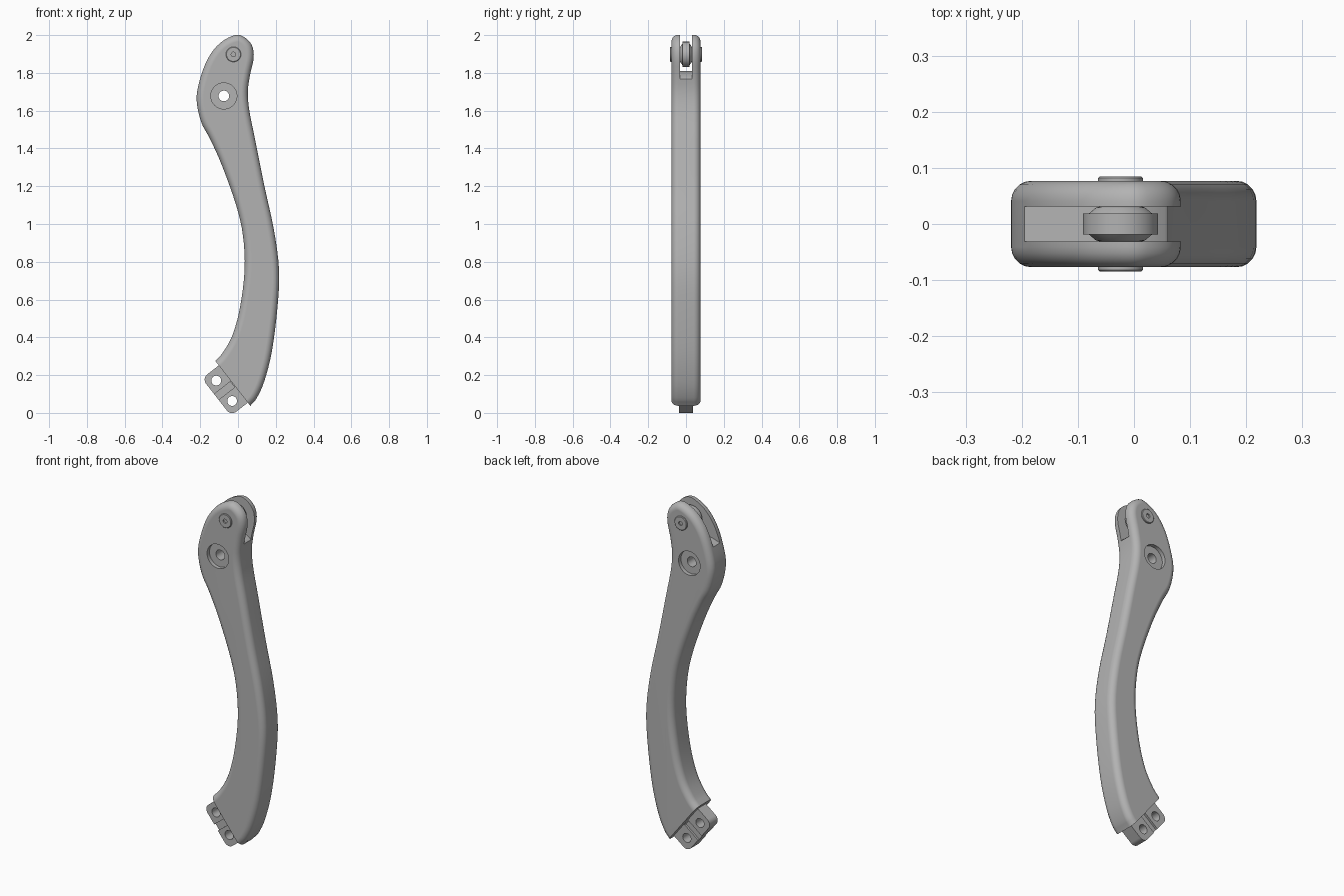
import bpy, bmesh, math
from mathutils import Vector

if "Cube" in bpy.data.objects:
    bpy.data.objects.remove(bpy.data.objects["Cube"])

grey = bpy.data.materials.new("satin grey")
grey.diffuse_color = (0.45, 0.45, 0.45, 1)
grey.use_nodes = True
grey.node_tree.nodes["Principled BSDF"].inputs["Base Color"].default_value = grey.diffuse_color


def make_object(name, bm):
    bmesh.ops.recalc_face_normals(bm, faces=bm.faces)
    mesh = bpy.data.meshes.new(name)
    bm.to_mesh(mesh)
    bm.free()
    ob = bpy.data.objects.new(name, mesh)
    bpy.context.collection.objects.link(ob)
    mesh.materials.append(grey)
    return ob


def activate(ob):
    bpy.ops.object.select_all(action='DESELECT')
    ob.select_set(True)
    bpy.context.view_layer.objects.active = ob


def prism(points, half):
    """Extrude an x-z outline from y = -half to y = +half."""
    bm = bmesh.new()
    face = bm.faces.new([bm.verts.new((x, -half, z)) for x, z in points])
    res = bmesh.ops.extrude_face_region(bm, geom=[face])
    verts = [v for v in res["geom"] if isinstance(v, bmesh.types.BMVert)]
    bmesh.ops.translate(bm, verts=verts, vec=(0, 2 * half, 0))
    bmesh.ops.recalc_face_normals(bm, faces=bm.faces)
    return bm


def lathe(profile, cx, cz, sides=40):
    """Turn (radius, y) points about a y axis through (cx, cz)."""
    bm = bmesh.new()
    rings = []
    for r, y in profile:
        rings.append([bm.verts.new((cx + r * math.cos(a), y, cz + r * math.sin(a)))
                      for a in (2 * math.pi * i / sides for i in range(sides))])
    for a, b in zip(rings, rings[1:]):
        for i in range(sides):
            j = (i + 1) % sides
            bm.faces.new((a[i], a[j], b[j], b[i]))
    bm.faces.new(rings[0])
    bm.faces.new(rings[-1])
    return bm


def cut(ob, cutter_bm):
    cutter = make_object("cutter", cutter_bm)
    cutter.hide_render = True
    mod = ob.modifiers.new("cut", 'BOOLEAN')
    mod.operation = 'DIFFERENCE'
    mod.solver = 'EXACT'
    mod.object = cutter
    activate(ob)
    bpy.ops.object.modifier_apply(modifier=mod.name)
    bpy.data.objects.remove(cutter, do_unlink=True)


def finish(ob):
    activate(ob)
    bpy.ops.object.shade_smooth_by_angle(angle=math.radians(32))
    mod = ob.modifiers.new("normals", 'WEIGHTED_NORMAL')
    mod.keep_sharp = True


def spline(points, steps=4):
    """Catmull-Rom curve through an open list of points."""
    p = [Vector(q) for q in points]
    p = [2 * p[0] - p[1]] + p + [2 * p[-1] - p[-2]]
    out = []
    for a, b, c, d in zip(p, p[1:], p[2:], p[3:]):
        for k in range(steps):
            t = k / steps
            out.append(0.5 * (2 * b + (c - a) * t + (2 * a - 5 * b + 4 * c - d) * t * t
                              + (3 * b - a - 3 * c + d) * t ** 3))
    return out + [p[-2]]


# Curved arm: outline from lower right, over the top, to lower left
outline = spline([(0.0, -0.05), (0.065, 0.037), (0.1, 0.08), (0.14, 0.17), (0.18, 0.33),
                  (0.21, 0.57), (0.217, 0.76), (0.19, 0.97), (0.14, 1.2), (0.09, 1.45),
                  (0.06, 1.6), (0.052, 1.7), (0.064, 1.79), (0.083, 1.88), (0.074, 1.945),
                  (0.035, 1.988), (-0.015, 2.0), (-0.095, 1.958), (-0.16, 1.875),
                  (-0.203, 1.76), (-0.219, 1.656), (-0.195, 1.54), (-0.148, 1.45),
                  (-0.085, 1.31), (-0.01, 1.1), (0.026, 0.94), (0.035, 0.757),
                  (0.01, 0.555), (-0.03, 0.41), (-0.08, 0.32), (-0.12, 0.275),
                  (-0.18, 0.21)])
HALF = 0.077
bm = prism(outline, HALF)
rim = [e for e in bm.edges if abs(e.verts[0].co.y - e.verts[1].co.y) < 1e-5]
bmesh.ops.bevel(bm, geom=rim, offset=0.036, segments=5, profile=0.5,
                affect='EDGES', clamp_overlap=False)

# Slanted lower end: u runs along the cut, n points out of it
A = Vector((-0.12, 0, 0.275))
U = Vector((0.614, 0, -0.789))
N = Vector((-0.789, 0, -0.614))
res = bmesh.ops.bisect_plane(bm, geom=bm.verts[:] + bm.edges[:] + bm.faces[:],
                             plane_co=A, plane_no=N, clear_outer=True)
bmesh.ops.holes_fill(bm, edges=[e for e in bm.edges if e.is_boundary], sides=0)
arm = make_object("curved_arm", bm)

# Fork slot with a gently domed floor
floor = [(-0.3, 1.74), (-0.2, 1.785), (-0.15, 1.802), (-0.1, 1.81), (-0.03, 1.81),
         (0.02, 1.798), (0.055, 1.775), (0.075, 1.75), (0.2, 1.7)]
cut(arm, prism(floor + [(0.2, 2.1), (-0.3, 2.1)], 0.031))

# Counterbored through hole
PX, PZ = -0.075, 1.678
cut(arm, lathe([(0.069, -0.1), (0.069, -0.055), (0.028, -0.055), (0.028, 0.055),
                (0.069, 0.055), (0.069, 0.1)], PX, PZ))
finish(arm)


# Mounting tang with two holes and a groove on each face
def local(u, n):
    p = A + U * u + N * n
    return p.x, p.z


corner = 0.035
tang_pts = [local(0.03, -0.03), local(0.03, 0.078)]
for cu, start in ((0.065, 180), (0.245, 90)):
    for i in range(9):
        a = math.radians(start - 90 * i / 8)
        tang_pts.append(local(cu + corner * math.cos(a), 0.078 + corner * math.sin(a)))
tang_pts.append(local(0.28, -0.03))
del tang_pts[1]
tang = make_object("mounting_tang", prism(tang_pts, 0.037))
for u in (0.085, 0.222):
    x, z = local(u, 0.06)
    cut(tang, lathe([(0.026, -0.1), (0.026, 0.1)], x, z, 24))
for side in (-1, 1):
    groove = prism([local(0.135, 0.005), local(0.135, 0.2),
                    local(0.173, 0.2), local(0.173, 0.005)], 0.012)
    bmesh.ops.translate(groove, verts=groove.verts, vec=(0, side * 0.037, 0))
    cut(tang, groove)
finish(tang)

# Roller with tapered hubs between the fork ears
RX, RZ = -0.024, 1.898
finish(make_object("roller", lathe(
    [(0.038, -0.031), (0.044, -0.029), (0.056, -0.019), (0.067, -0.019), (0.067, 0.019),
     (0.056, 0.019), (0.044, 0.029), (0.038, 0.031)], RX, RZ, 48)))

# Pivot pin with a small socket in each head
half_pin = [(0.012, 0.07), (0.012, 0.085), (0.037, 0.085), (0.04, 0.082), (0.04, 0.07),
            (0.025, 0.06)]
finish(make_object("pivot_pin", lathe(
    [(r, -y) for r, y in half_pin] + half_pin[::-1], RX, RZ)))
